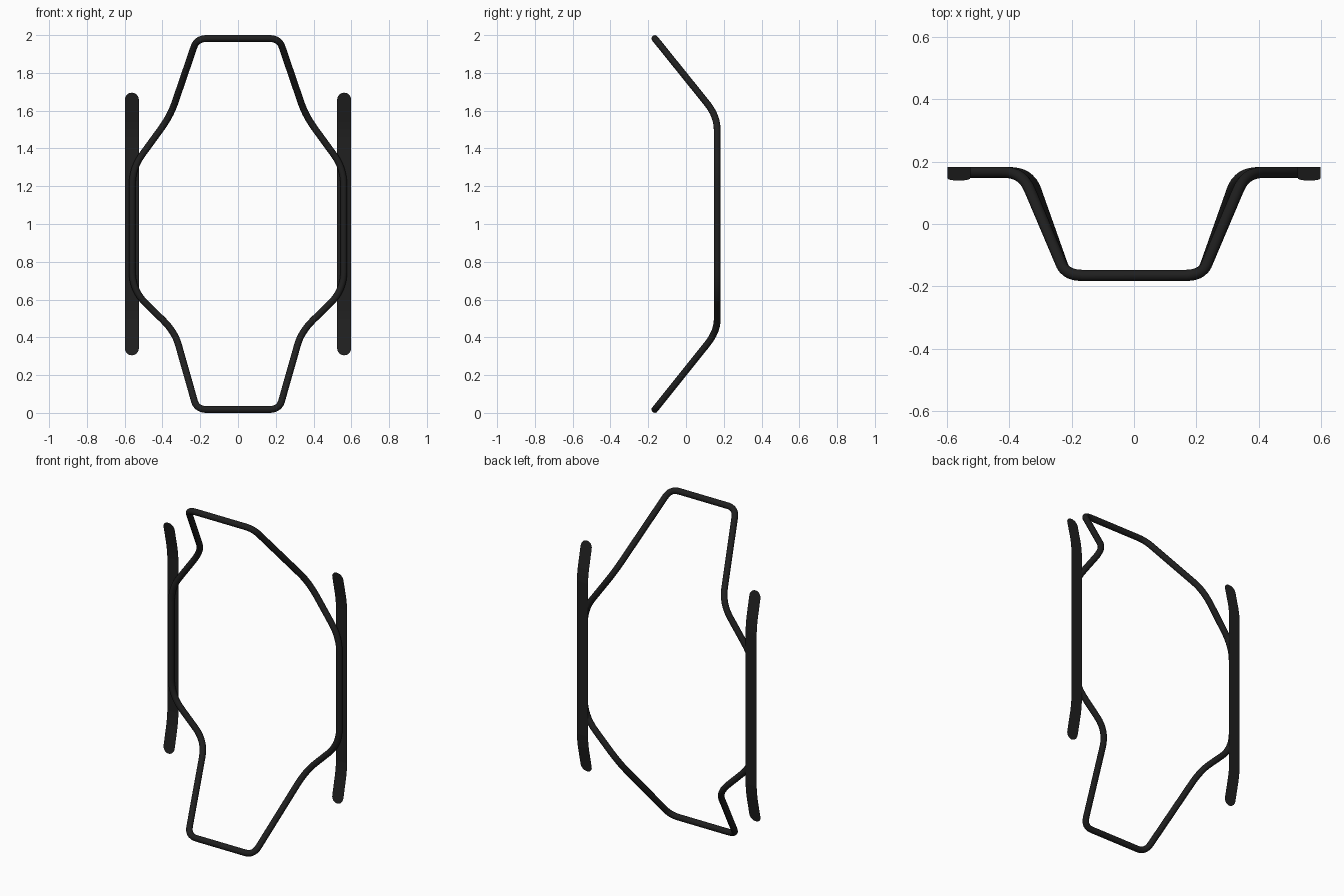
import bpy, bmesh, math
from mathutils import Vector

if "Cube" in bpy.data.objects:
    bpy.data.objects.remove(bpy.data.objects["Cube"])

dark = bpy.data.materials.new("dark_metal")
dark.diffuse_color = (0.014, 0.014, 0.014, 1)
dark.use_nodes = True
dark.node_tree.nodes["Principled BSDF"].inputs["Base Color"].default_value = dark.diffuse_color


def fillet(points, steps=8):
    """Round each corner of a closed path; every point is (x, y, z, trim)."""
    out = []
    n = len(points)
    for i, p in enumerate(points):
        c = Vector(p[:3])
        a = c + (Vector(points[i - 1][:3]) - c).normalized() * p[3]
        b = c + (Vector(points[(i + 1) % n][:3]) - c).normalized() * p[3]
        for s in range(steps + 1):
            t = s / steps
            out.append(a * (1 - t) ** 2 + c * 2 * t * (1 - t) + b * t * t)
    return out


# Bent tube frame: right half of the path, mirrored to close the loop
R = 0.018
Y = 0.165
half = [
    (0.218, -Y, 2 - R, 0.055),
    (0.358, Y, 1.572, 0.09),
    (0.56, Y, 1.295, 0.09),
    (0.56, Y, 0.65, 0.10),
    (0.335, Y, 0.43, 0.09),
    (0.218, -Y, R, 0.055),
]
path = fillet(half + [(-x, y, z, t) for x, y, z, t in reversed(half)])
curve = bpy.data.curves.new("tube_frame", "CURVE")
curve.dimensions = "3D"
curve.bevel_depth = R
curve.bevel_resolution = 4
spline = curve.splines.new("POLY")
spline.points.add(len(path) - 1)
for sp, p in zip(spline.points, path):
    sp.co = (*p, 1)
spline.use_cyclic_u = True
spline.use_smooth = True
curve.materials.append(dark)
frame = bpy.data.objects.new("tube_frame", curve)
bpy.context.collection.objects.link(frame)


# Flat side straps with rounded, forward-bent ends
def strap(name, side):
    w, length, bend = 0.037, 0.695, 0.50
    heights = [0, 0.46, bend, 0.54]
    rows = [(h, w) for h in heights]
    for k in range(9):
        a = math.pi / 2 * k / 8
        rows.append((length - w + w * math.sin(a), max(w * math.cos(a), 0.001)))
    rows = [(-h, hw) for h, hw in reversed(rows[1:])] + rows
    bm = bmesh.new()
    prev = None
    for h, hw in rows:
        d = abs(h)
        y = 0.183 - 0.225 * max(0, d - bend) - (0.003 if d == bend else 0)
        row = [bm.verts.new((side * 0.562 + s * hw, y, 1 + h)) for s in (-1, 1)]
        if prev:
            bm.faces.new((prev[1], prev[0], row[0], row[1]))
        prev = row
    mesh = bpy.data.meshes.new(name)
    bm.to_mesh(mesh)
    bm.free()
    mesh.materials.append(dark)
    ob = bpy.data.objects.new(name, mesh)
    bpy.context.collection.objects.link(ob)


strap("left_strap", -1)
strap("right_strap", 1)
